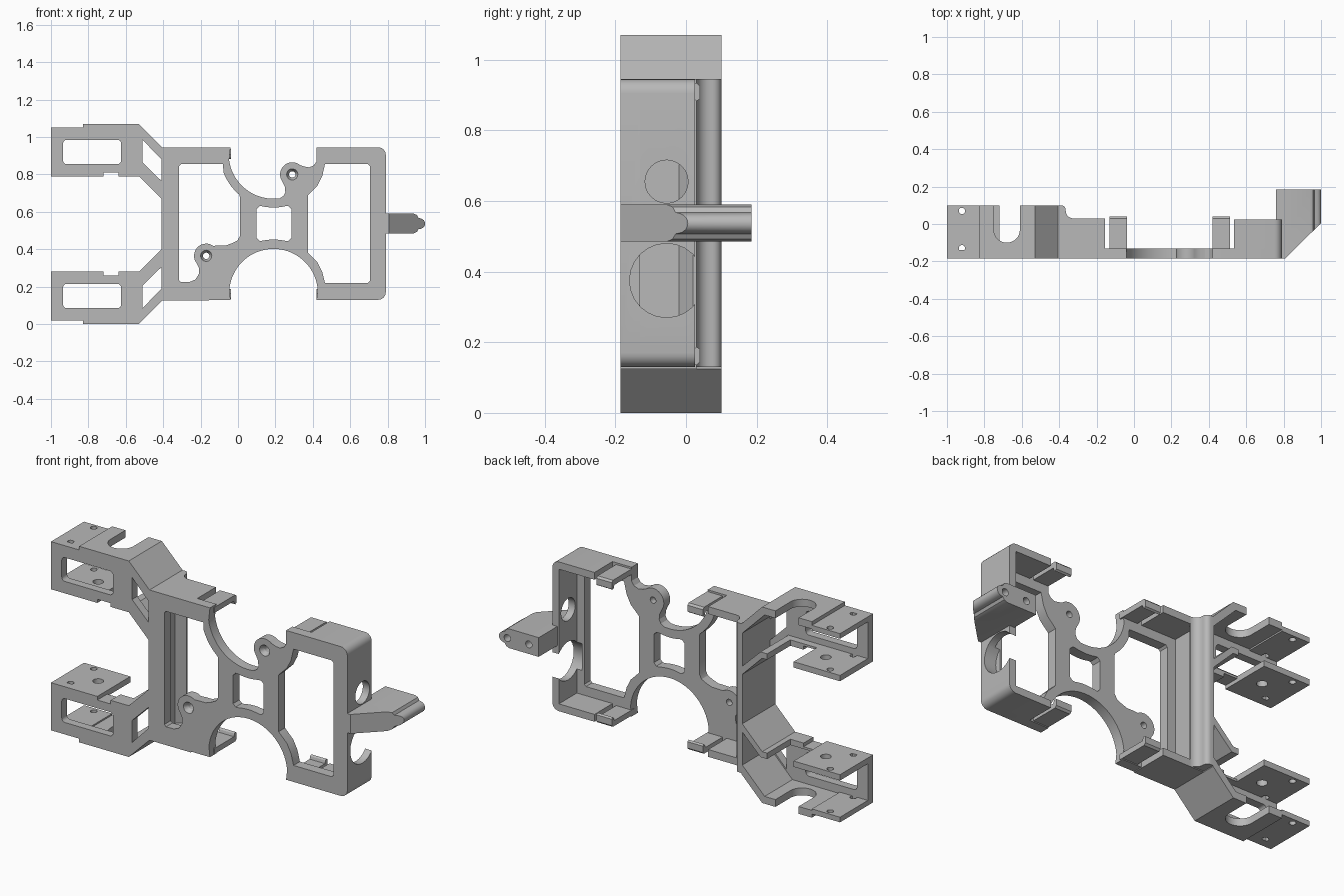
import bpy, bmesh
from math import sin, cos, radians
from mathutils import Vector

cube = bpy.data.objects.get("Cube")
if cube:
    bpy.data.objects.remove(cube, do_unlink=True)

grey = bpy.data.materials.new("plain grey")
grey.use_nodes = True
grey.diffuse_color = (0.48, 0.48, 0.48, 1)
grey.node_tree.nodes["Principled BSDF"].inputs["Base Color"].default_value = grey.diffuse_color

FRONT, WEB, HEIGHT = -0.185, -0.13, 1.07


def arc(cx, cz, r, a0, a1, n=16):
    angles = [radians(a0 + (a1 - a0) * i / n) for i in range(n + 1)]
    return [(cx + r * cos(a), cz + r * sin(a)) for a in angles]


def rounded(x0, z0, x1, z1, r):
    return (arc(x0 + r, z0 + r, r, 180, 270, 6) + arc(x1 - r, z0 + r, r, 270, 360, 6)
            + arc(x1 - r, z1 - r, r, 0, 90, 6) + arc(x0 + r, z1 - r, r, 90, 180, 6))


def prism(name, pts, lo, hi, axis="y", flip=False, end_scale=1):
    """Extrude a 2D profile along an axis; flip mirrors it top to bottom."""
    cx = sum(p[0] for p in pts) / len(pts)
    cz = sum(p[1] for p in pts) / len(pts)
    bm = bmesh.new()
    rings = []
    for t, s in ((lo, 1), (hi, end_scale)):
        ring = []
        for u, v in pts:
            u, v = cx + (u - cx) * s, cz + (v - cz) * s
            co = {"x": (t, u, v), "y": (u, t, v), "z": (u, v, t)}[axis]
            if flip:
                co = (co[0], co[1], HEIGHT - co[2])
            ring.append(bm.verts.new(co))
        rings.append(ring)
    a, b = rings
    bm.faces.new(a)
    bm.faces.new(b)
    for i in range(len(a)):
        j = (i + 1) % len(a)
        bm.faces.new((a[i], a[j], b[j], b[i]))
    bmesh.ops.recalc_face_normals(bm, faces=bm.faces)
    mesh = bpy.data.meshes.new(name)
    bm.to_mesh(mesh)
    bm.free()
    mesh.materials.append(grey)
    ob = bpy.data.objects.new(name, mesh)
    bpy.context.collection.objects.link(ob)
    return ob


def box(name, x0, x1, y0, y1, z0, z1, flip=False):
    return prism(name, [(x0, z0), (x1, z0), (x1, z1), (x0, z1)], y0, y1, "y", flip)


def cylinder(x, y, r, lo, hi, axis, flip=False, end_scale=1):
    return prism("cutter", arc(x, y, r, 0, 345, 23), lo, hi, axis, flip, end_scale)


def cut(ob, *cutters):
    bpy.context.view_layer.objects.active = ob
    for c in cutters:
        mod = ob.modifiers.new("cut", "BOOLEAN")
        mod.operation, mod.solver, mod.object = "DIFFERENCE", "EXACT", c
        bpy.ops.object.modifier_apply(modifier=mod.name)
        bpy.data.objects.remove(c, do_unlink=True)
    return ob


# Front web with scooped waist and two screw bosses
outline = ([(-0.41, 0.13), (-0.04, 0.13)] + arc(0.19, 0.165, 0.237, 175, 5, 28)
           + [(0.42, 0.13)] + arc(0.75, 0.17, 0.04, 270, 360, 6)
           + arc(0.75, 0.905, 0.04, 0, 90, 6) + [(0.42, 0.945), (0.42, 0.87)]
           + [(0.405, 0.848), (0.38, 0.838), (0.355, 0.842)]
           + arc(0.29, 0.8, 0.065, 50, 215, 18)
           + [(0.25, 0.735), (0.253, 0.705), (0.243, 0.685)]
           + arc(0.19, 0.91, 0.24, -82, -172, 20) + [(-0.04, 0.945), (-0.41, 0.945)])
web = prism("front_web", outline, FRONT, WEB)
left_opening = ([(-0.315, 0.235), (-0.315, 0.845), (-0.305, 0.855), (-0.08, 0.855)]
                + arc(0.19, 0.91, 0.285, 200, 230, 8)
                + [(0.01, 0.68), (0.01, 0.47), (-0.003, 0.447), (-0.03, 0.433),
                   (-0.065, 0.42), (-0.1, 0.42)]
                + arc(-0.17, 0.365, 0.065, 55, 220, 18)
                + [(-0.208, 0.3), (-0.21, 0.265), (-0.228, 0.238), (-0.256, 0.226),
                   (-0.305, 0.225)])
right_opening = [(0.465, 0.855), (0.45, 0.79), (0.425, 0.74), (0.375, 0.69),
                 (0.375, 0.38), (0.425, 0.33), (0.45, 0.28), (0.465, 0.22),
                 (0.695, 0.22), (0.705, 0.23), (0.705, 0.845), (0.695, 0.855)]
centre_opening = ([(0.1, 0.46), (0.115, 0.445)] + arc(0.19, 0.165, 0.287, 103, 77, 6)
                  + [(0.27, 0.445), (0.285, 0.46), (0.285, 0.615), (0.27, 0.63)]
                  + arc(0.19, 0.91, 0.287, 283, 257, 6) + [(0.115, 0.63), (0.1, 0.615)])
cut(web, *[prism("cutter", p, -0.3, 0) for p in (left_opening, right_opening, centre_opening)])
for x, z in ((0.29, 0.8), (-0.17, 0.365)):
    cut(web, cylinder(x, z, 0.017, -0.3, 0, "y"),
        cylinder(x, z, 0.031, FRONT - 0.002, FRONT + 0.025, "y", end_scale=0.55))


def side_holes():
    return (cylinder(-0.055, 0.655, 0.061, 0.72, 0.9, "x"),
            cylinder(-0.055, 0.375, 0.105, 0.72, 0.9, "x"))


# Right-hand tray: top, side and bottom walls in one bracket
bracket = ([(0.535, 0.13)] + arc(0.75, 0.17, 0.04, 270, 360, 6)
           + arc(0.75, 0.905, 0.04, 0, 90, 6) + [(0.535, 0.945), (0.535, 0.905)]
           + [(0.75, 0.905), (0.75, 0.17), (0.535, 0.17)])
cut(prism("left_tray_wall", bracket, FRONT, 0.025), *side_holes())
cut(web, *side_holes())

# Opposite tray: tall rounded wall with short top and bottom walls
wall = ([(-0.41, FRONT), (-0.41, 0.1)] + arc(-0.39, 0.075, 0.025, 90, 0, 6)
        + arc(-0.325, 0.07, 0.04, 180, 270, 6) + [(-0.325, 0.02), (-0.365, -0.02), (-0.365, FRONT)])
prism("right_tray_wall", wall, 0.13, 0.945, "z")
for flip, side in ((False, "upper"), (True, "lower")):
    box(side + "_tray_wall", -0.41, -0.155, FRONT, 0.03, 0.905, 0.945, flip)

    # Hooked spring tabs
    hook = [(WEB - 0.02, 0.935), (0.03, 0.935), (0.04, 0.925), (0.04, 0.89),
            (0.03, 0.883), (0.022, 0.89), (0.018, 0.905), (WEB - 0.02, 0.905)]
    for x, end in ((-0.13, "right"), (0.42, "left")):
        prism(side + "_" + end + "_tab", hook, x, x + 0.093, "x", flip)

    # Forked arm: front plate with windows
    plate = [(-1, 1.05), (-0.83, 1.05), (-0.83, 1.07), (-0.53, 1.07), (-0.405, 0.945),
             (-0.405, 0.665), (-0.53, 0.79), (-0.64, 0.79), (-0.64, 0.81),
             (-0.72, 0.81), (-0.72, 0.79), (-1, 0.79)]
    arm = prism(side + "_arm_plate", plate, FRONT, -0.14, "y", flip)
    slanted = [(-0.51, 0.985), (-0.51, 0.865), (-0.409, 0.765), (-0.409, 0.88)]
    cut(arm, prism("cutter", rounded(-0.935, 0.855, -0.625, 0.985, 0.02), -0.3, 0, "y", flip),
        prism("cutter", slanted, -0.3, 0, "y", flip))

    # Outer flange with a round-bottomed slot
    outer = [(-1, 1.05), (-0.83, 1.05), (-0.83, 1.07), (-0.53, 1.07), (-0.405, 0.945),
             (-0.405, 0.89), (-0.545, 1.03), (-0.83, 1.03), (-0.83, 1.022), (-1, 1.022)]
    flange = prism(side + "_outer_flange", outer, FRONT, 0.1, "y", flip)
    slot = [(-0.75, 0.2)] + arc(-0.68, -0.03, 0.07, 180, 360, 16) + [(-0.61, 0.2)]
    cut(flange, prism("cutter", slot, 0.95, 1.2, "z", flip))

    # Inner flange, narrowed to a strip beside the end pad
    inner = [(-1, 0.79), (-0.53, 0.79), (-0.405, 0.665), (-0.405, 0.71),
             (-0.52, 0.822), (-1, 0.822)]
    pad = prism(side + "_inner_flange", inner, FRONT, 0.1, "y", flip)
    cut(pad, box("cutter", -0.72, -0.56, -0.1, 0.2, 0.7, 0.9, flip),
        box("cutter", -0.72, -0.64, -0.3, 0.2, 0.7, 0.81, flip),
        cylinder(-0.82, -0.035, 0.027, 0.7, 0.9, "z", flip))
    for part in (flange, pad):
        for y in (-0.13, 0.07):
            cut(part, cylinder(-0.92, y, 0.017, 0.7, 1.2, "z", flip))

# Side post with a bevelled front and two screw holes in its back
section = ([(0.76, 0.485), (0.94, 0.485), (0.957, 0.493), (0.965, 0.507)]
           + arc(0.972, 0.537, 0.028, -75, 75, 8)
           + [(0.965, 0.568), (0.957, 0.583), (0.94, 0.59), (0.76, 0.59)])
post = prism("side_post", section, FRONT, 0.185)
wedge = [(0.805, FRONT - 0.003), (0.805, -0.4), (1.3, -0.4), (1.3, 0.302)]
cut(post, prism("cutter", wedge, 0.3, 0.8, "z"),
    *[cylinder(x, 0.537, 0.019, 0.06, 0.3, "y") for x in (0.95, 0.82)])

# Smooth the curves and keep the crisp edges
for ob in bpy.context.scene.objects:
    ob.select_set(ob.type == "MESH")
bpy.context.view_layer.objects.active = web
bpy.ops.object.shade_smooth_by_angle(angle=radians(30))
